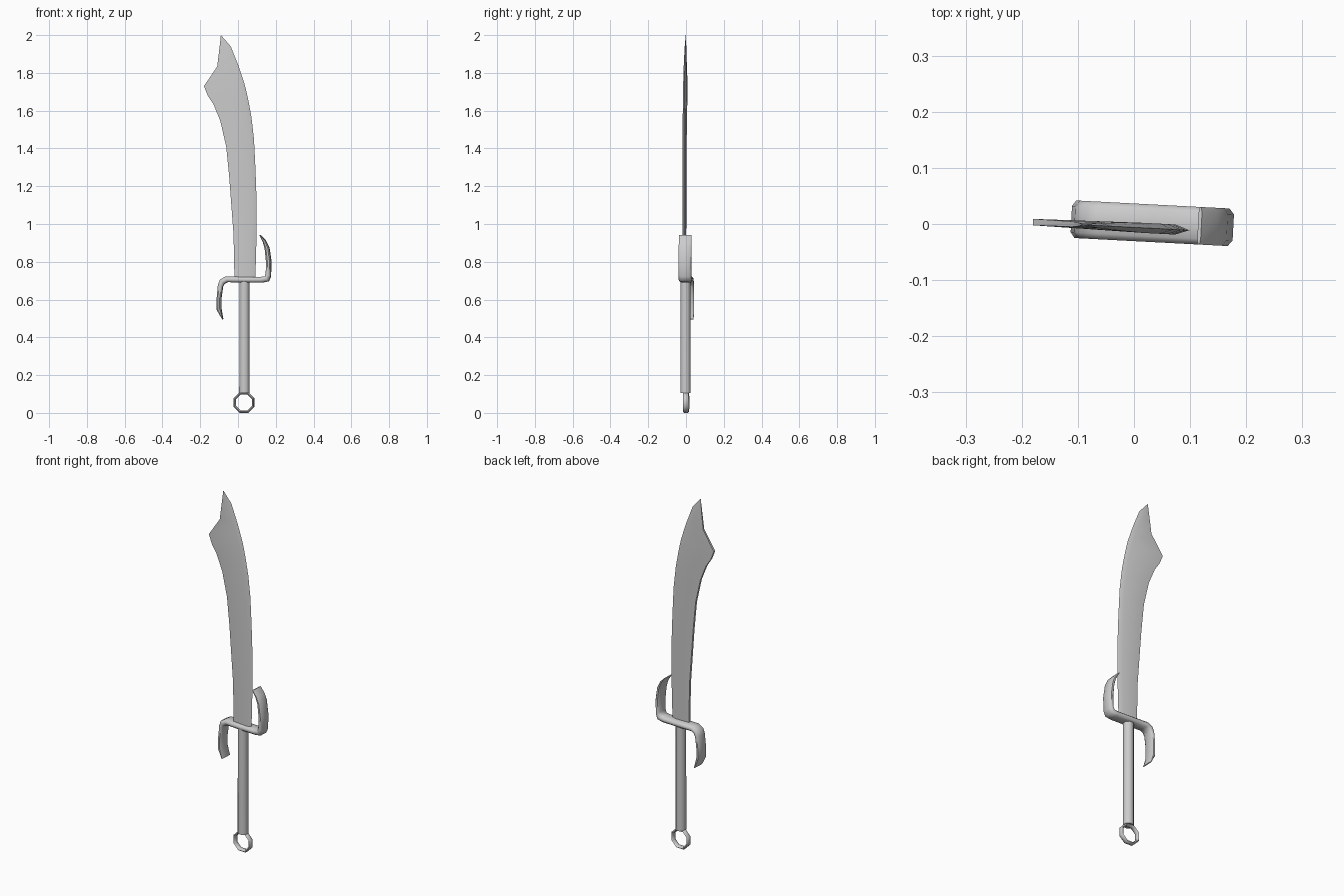
import bpy, bmesh, math
from mathutils import Vector, Matrix

if "Cube" in bpy.data.objects:
    bpy.data.objects.remove(bpy.data.objects["Cube"])

TILT = Matrix.Rotation(math.radians(-3), 4, 'Z')   # whole sword is turned slightly


def loft(name, sections, ring=False, angle=40):
    """Skin a list of equal-length cross-sections; ring=True joins last to first."""
    bm = bmesh.new()
    rows = [[bm.verts.new(TILT @ Vector(p)) for p in s] for s in sections]
    n = len(rows[0])
    pairs = list(zip(rows, rows[1:]))
    if ring:
        pairs.append((rows[-1], rows[0]))
    for a, b in pairs:
        for i in range(n):
            j = (i + 1) % n
            bm.faces.new((a[i], a[j], b[j], b[i]))
    if not ring:
        bm.faces.new(rows[0])
        bm.faces.new(rows[-1])
    bmesh.ops.remove_doubles(bm, verts=bm.verts, dist=0.0003)
    bmesh.ops.recalc_face_normals(bm, faces=bm.faces)
    me = bpy.data.meshes.new(name)
    bm.to_mesh(me)
    bm.free()
    ob = bpy.data.objects.new(name, me)
    bpy.context.collection.objects.link(ob)
    bpy.ops.object.select_all(action='DESELECT')
    bpy.context.view_layer.objects.active = ob
    ob.select_set(True)
    bpy.ops.object.shade_smooth_by_angle(angle=math.radians(angle))
    return ob


# Blade: (cutting edge x, z, back x, z, thickness factor)
blade_rows = [
    (0.092, 0.70, -0.018, 0.70, 1), (0.099, 0.95, -0.023, 0.945, 1),
    (0.099, 1.12, -0.034, 1.09, 1), (0.093, 1.29, -0.046, 1.25, 1),
    (0.085, 1.45, -0.062, 1.41, 1), (0.071, 1.57, -0.093, 1.545, 1),
    (0.056, 1.65, -0.130, 1.635, 1), (0.043, 1.71, -0.160, 1.68, 1),
    (0.034, 1.745, -0.180, 1.73, 0.95), (0.002, 1.84, -0.110, 1.833, 0.8),
    (-0.038, 1.94, -0.098, 1.93, 0.5), (-0.090, 2.0, -0.0905, 2.0, 0.02),
]


def blade_section(ex, ez, bx, bz, t):
    y = -0.006
    f = min(0.025 / max(abs(ex - bx), 0.001), 0.4)
    mx, mz = ex + (bx - ex) * f, ez + (bz - ez) * f
    return [(ex, y, ez), (mx, y + 0.009 * t, mz), (bx, y + 0.006 * t, bz),
            (bx, y - 0.006 * t, bz), (mx, y - 0.009 * t, mz)]


loft("blade", [blade_section(*r) for r in blade_rows], angle=30)

# Guard: S-shaped ribbon, (upper/outer x, z, lower/inner x, z)
guard_rows = [
    (-0.083, 0.495, -0.079, 0.498), (-0.112, 0.545, -0.088, 0.550),
    (-0.112, 0.610, -0.088, 0.610), (-0.106, 0.675, -0.080, 0.668),
    (-0.095, 0.706, -0.072, 0.683), (-0.065, 0.722, -0.055, 0.692),
    (0.034, 0.720, 0.034, 0.690), (0.120, 0.720, 0.130, 0.690),
    (0.143, 0.723, 0.163, 0.696), (0.148, 0.742, 0.174, 0.722),
    (0.149, 0.800, 0.177, 0.800), (0.142, 0.870, 0.166, 0.875),
    (0.132, 0.905, 0.148, 0.912), (0.114, 0.940, 0.120, 0.941),
]


def guard_section(ux, uz, lx, lz):
    # Rounded-edge ribbon, (position across thickness, position across width)
    shape = [(0, 0.7), (0.3, 1), (0.7, 1), (1, 0.7),
             (1, -0.7), (0.7, -1), (0.3, -1), (0, -0.7)]
    return [(ux + (lx - ux) * t, 0.003 + 0.0335 * w, uz + (lz - uz) * t)
            for t, w in shape]


loft("guard", [guard_section(*r) for r in guard_rows], angle=50)

# Handle: slim eight-sided grip
loft("handle", [[(0.034 + r * math.cos(math.pi * (i + 0.5) / 4),
                  -0.001 + r * math.sin(math.pi * (i + 0.5) / 4), z)
                 for i in range(8)]
                for z, r in ((0.105, 0.029), (0.70, 0.028))], angle=50)

# Pommel ring: octagonal loop with chamfered section
ring_sections = []
for i in range(8):
    a = math.pi * (i + 0.5) / 4
    ring_sections.append([(0.031 + r * math.cos(a), 0.002 + y, 0.055 + r * math.sin(a))
                          for r, y in ((0.0595, -0.008), (0.0595, 0.008), (0.053, 0.015),
                                       (0.046, 0.008), (0.046, -0.008), (0.053, -0.015))])
loft("pommel_ring", ring_sections, ring=True, angle=50)
